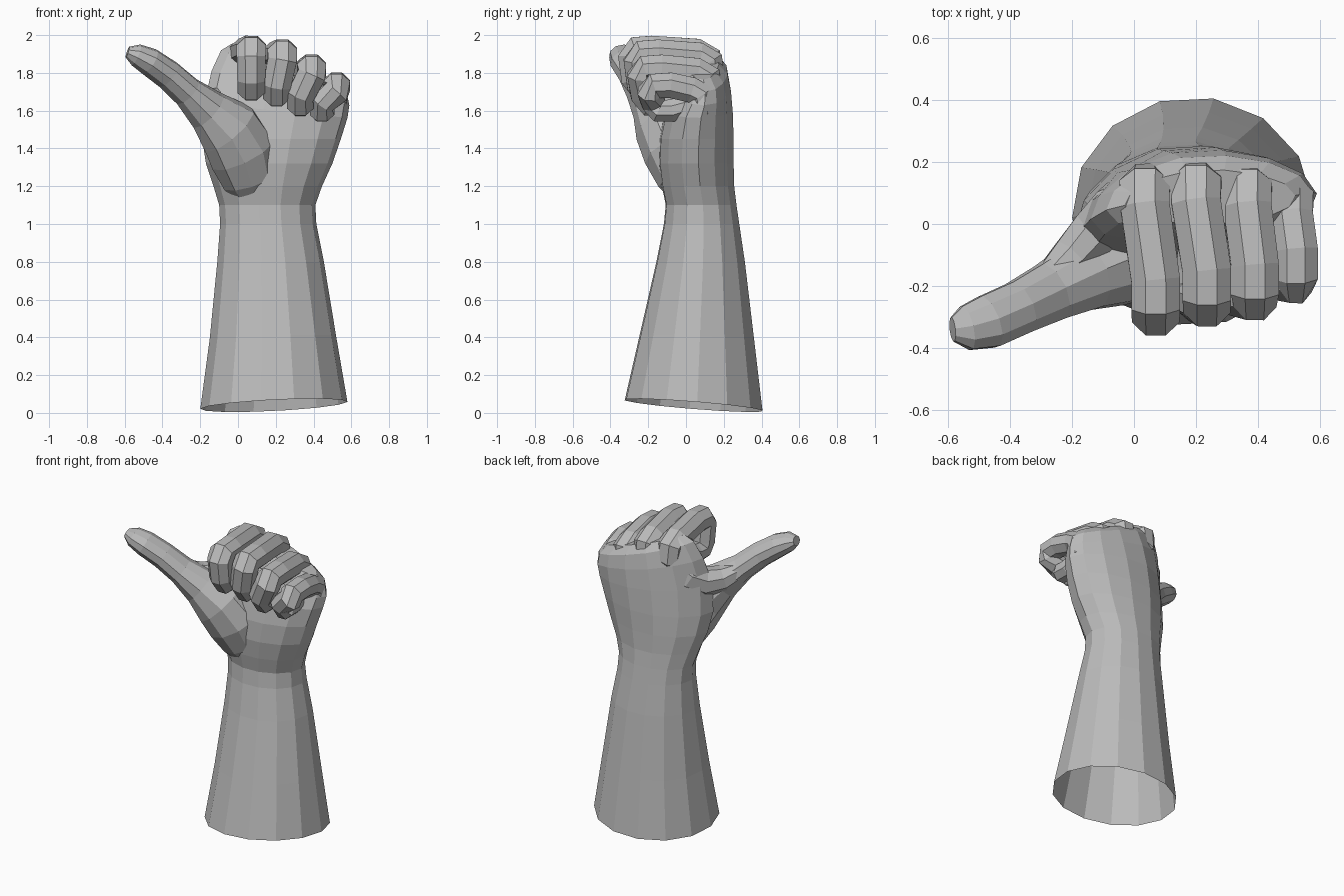
import bpy, bmesh, math
from mathutils import Vector

cube = bpy.data.objects.get("Cube")
if cube:
    bpy.data.objects.remove(cube, do_unlink=True)

skin = bpy.data.materials.new("plain grey")
skin.use_nodes = True
GREY = (0.5, 0.5, 0.5, 1)
skin.diffuse_color = GREY
skin.node_tree.nodes["Principled BSDF"].inputs["Base Color"].default_value = GREY


def loft(name, rings, cap_start=True):
    """Skin a list of point rings into one flat-shaded object."""
    bm = bmesh.new()
    rows = [[bm.verts.new(p) for p in ring] for ring in rings]
    n = len(rows[0])
    for low, high in zip(rows, rows[1:]):
        for i in range(n):
            j = (i + 1) % n
            bm.faces.new((low[i], low[j], high[j], high[i]))
    bm.faces.new(rows[-1])
    if cap_start:
        bm.faces.new(rows[0][::-1])
    bmesh.ops.recalc_face_normals(bm, faces=bm.faces)
    mesh = bpy.data.meshes.new(name)
    bm.to_mesh(mesh)
    bm.free()
    mesh.materials.append(skin)
    obj = bpy.data.objects.new(name, mesh)
    bpy.context.collection.objects.link(obj)


def sweep(name, path, widths, depths, side, sides=8):
    """Sweep an oval along a path; side is the rough width direction."""
    pts = [Vector(p) for p in path]
    rings = []
    for k, p in enumerate(pts):
        t = (pts[min(k + 1, len(pts) - 1)] - pts[max(k - 1, 0)]).normalized()
        u = (Vector(side) - t * t.dot(Vector(side))).normalized()
        v = t.cross(u)
        angles = [math.tau * (i + 0.5) / sides for i in range(sides)]
        rings.append([p + u * widths[k] * math.cos(a) + v * depths[k] * math.sin(a)
                      for a in angles])
    loft(name, rings)


# Forearm, wrist and back of hand: z, x range, y range, slope along x and y,
# and how far the thumb side bends forward
sections = [
    (0.04, -0.20, 0.58, -0.33, 0.41, 0.05, -0.08, 0),
    (0.40, -0.15, 0.52, -0.25, 0.365, 0.02, -0.04, 0),
    (0.80, -0.11, 0.455, -0.16, 0.315, 0, 0, 0),
    (1.00, -0.095, 0.415, -0.12, 0.285, 0, 0, 0),
    (1.10, -0.10, 0.41, -0.11, 0.27, 0, 0, 0),
    (1.20, -0.13, 0.445, -0.13, 0.258, 0, 0, 0.1),
    (1.32, -0.17, 0.50, -0.145, 0.255, 0, 0, 0.3),
    (1.45, -0.19, 0.545, -0.14, 0.255, 0, 0, 0.5),
    (1.60, -0.18, 0.58, -0.11, 0.25, -0.1, 0, 0.6),
    (1.72, -0.14, 0.59, -0.06, 0.24, -0.25, 0, 0.5),
    (1.81, -0.09, 0.575, -0.03, 0.222, -0.33, 0, 0.4),
    (1.86, -0.03, 0.52, 0.00, 0.175, -0.35, 0, 0.3),
]
SIDES = 14
rings = []
for z, x0, x1, y0, y1, sx, sy, bend in sections:
    ring = []
    for i in range(SIDES):
        a = math.tau * (i + 0.12) / SIDES
        dx = (x1 - x0) / 2 * math.cos(a)
        dy = (y1 - y0) / 2 * math.sin(a)
        ring.append(((x0 + x1) / 2 + dx,
                     (y0 + y1) / 2 + dy - bend * min(dx, 0) ** 2,
                     z + sx * dx + sy * dy))
    rings.append(ring)
loft("forearm_and_palm", rings, cap_start=False)

# Thumb with the fleshy pad at its root
thumb_path = [(0.10, 0.02, 1.14), (0.07, -0.01, 1.24), (0.025, -0.06, 1.38),
              (-0.05, -0.115, 1.50), (-0.16, -0.165, 1.60), (-0.27, -0.22, 1.70),
              (-0.37, -0.27, 1.79), (-0.47, -0.315, 1.86), (-0.54, -0.335, 1.895),
              (-0.585, -0.34, 1.91)]
sweep("thumb", thumb_path,
      [0.08, 0.14, 0.165, 0.155, 0.12, 0.10, 0.09, 0.09, 0.075, 0.04],
      [0.11, 0.16, 0.19, 0.175, 0.12, 0.085, 0.08, 0.075, 0.06, 0.03],
      (0.3, -1, 0), 10)

# Web of skin between thumb and first knuckle
sweep("thumb_web",
      [(-0.28, -0.18, 1.69), (-0.20, -0.11, 1.64), (-0.12, -0.02, 1.63),
       (-0.05, 0.06, 1.68), (0.02, 0.11, 1.76)],
      [0.06, 0.085, 0.10, 0.10, 0.08], [0.05, 0.075, 0.085, 0.085, 0.06], (0, 0, 1))

# Curled fingers: x at knuckle, front top and tip; top z, bottom z, front y,
# knuckle y, thickness
fingers = {
    "index_finger": (0.035, 0.07, 0.07, 2.00, 1.64, -0.36, 0.218, 1.0),
    "middle_finger": (0.20, 0.235, 0.205, 1.98, 1.61, -0.33, 0.228, 1.0),
    "ring_finger": (0.365, 0.39, 0.33, 1.90, 1.56, -0.31, 0.215, 0.98),
    "little_finger": (0.505, 0.522, 0.445, 1.805, 1.53, -0.255, 0.178, 0.9),
}
profile = [0.05, 0.08, 0.088, 0.086, 0.085, 0.085, 0.083, 0.08, 0.078, 0.075, 0.065, 0.035]
for name, (xk, xf, xt, top, low, front, back, size) in fingers.items():
    r = 0.078 * size
    root = xk + (0.23 - xk) * 0.25
    path = [(root, back - r - 0.05, top - 0.28),
            (xk, back - r - 0.015, top - 0.19),
            (xk, back - r - 0.025, top - 0.125),
            (xk, back - r - 0.08, top - 0.095),
            (xf, front + r + 0.10, top - r),
            (xf, front + r + 0.015, top - r - 0.005),
            (xf, front + r - 0.005, top - r - 0.035),
            (xt, front + r + 0.01, low + r + 0.045),
            (xt, front + r + 0.04, low + r),
            (xt, front + r + 0.11, low + r),
            (xt, front + r + 0.21, low + r + 0.03),
            (xt, front + r + 0.25, low + r + 0.045)]
    widths = [w * size for w in profile]
    sweep(name, path, widths, [w * 0.95 for w in widths], (1, 0, 0))
